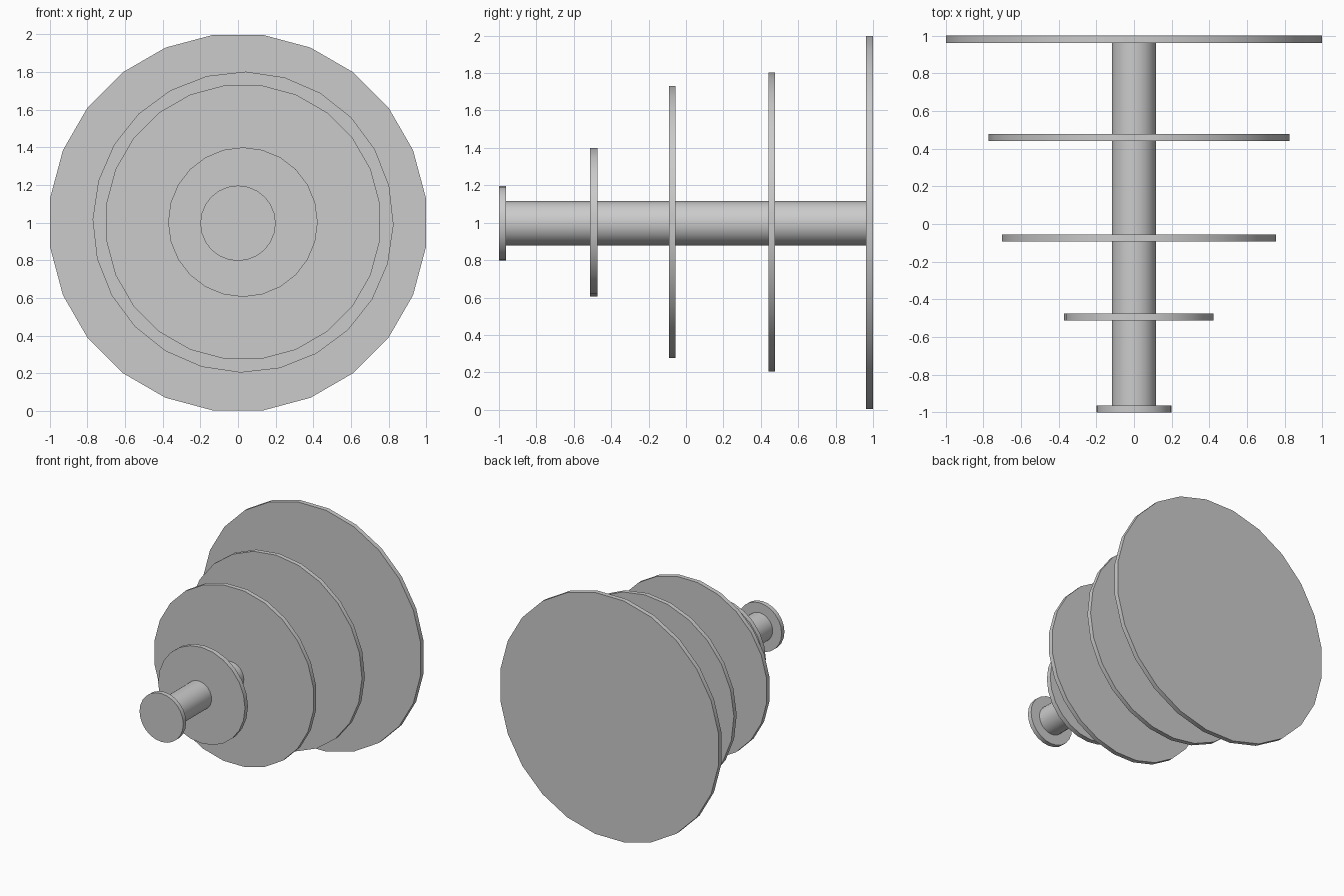
import bpy
import math

cube = bpy.data.objects.get("Cube")
if cube:
    bpy.data.objects.remove(cube, do_unlink=True)

grey = bpy.data.materials.new("plain_grey")
grey.use_nodes = True
colour = (0.6, 0.6, 0.6, 1)
grey.diffuse_color = colour
grey.node_tree.nodes["Principled BSDF"].inputs["Base Color"].default_value = colour

SIDES = 24
HALF_STEP = math.pi / SIDES


def cylinder(name, x, z, radius, y_front, y_back, turn=0.0):
    """Capped cylinder lying along y, rolled about its axis by turn."""
    bpy.ops.mesh.primitive_cylinder_add(
        vertices=SIDES, radius=radius, depth=y_back - y_front,
        location=(x, (y_front + y_back) / 2, z),
        rotation=(math.pi / 2, turn, 0))
    obj = bpy.context.object
    obj.name = name
    obj.data.materials.append(grey)
    bpy.ops.object.shade_smooth_by_angle(angle=math.radians(30))
    return obj


# Central shaft, ending inside the two end discs
cylinder("shaft", 0, 0.997, 0.118, -0.98, 0.98)

# Discs, growing from front to back
cylinder("front_cap", 0, 0.997, 0.2, -1, -0.963)
cylinder("small_disc", 0.026, 1.003, 0.397, -0.513, -0.474)
cylinder("middle_disc", 0.027, 1.003, 0.733, -0.092, -0.055, HALF_STEP)
cylinder("large_disc", 0.027, 1.003, 0.799, 0.44, 0.477, math.radians(1))
cylinder("back_disc", 0, 1, 1.006, 0.962, 1, HALF_STEP)
